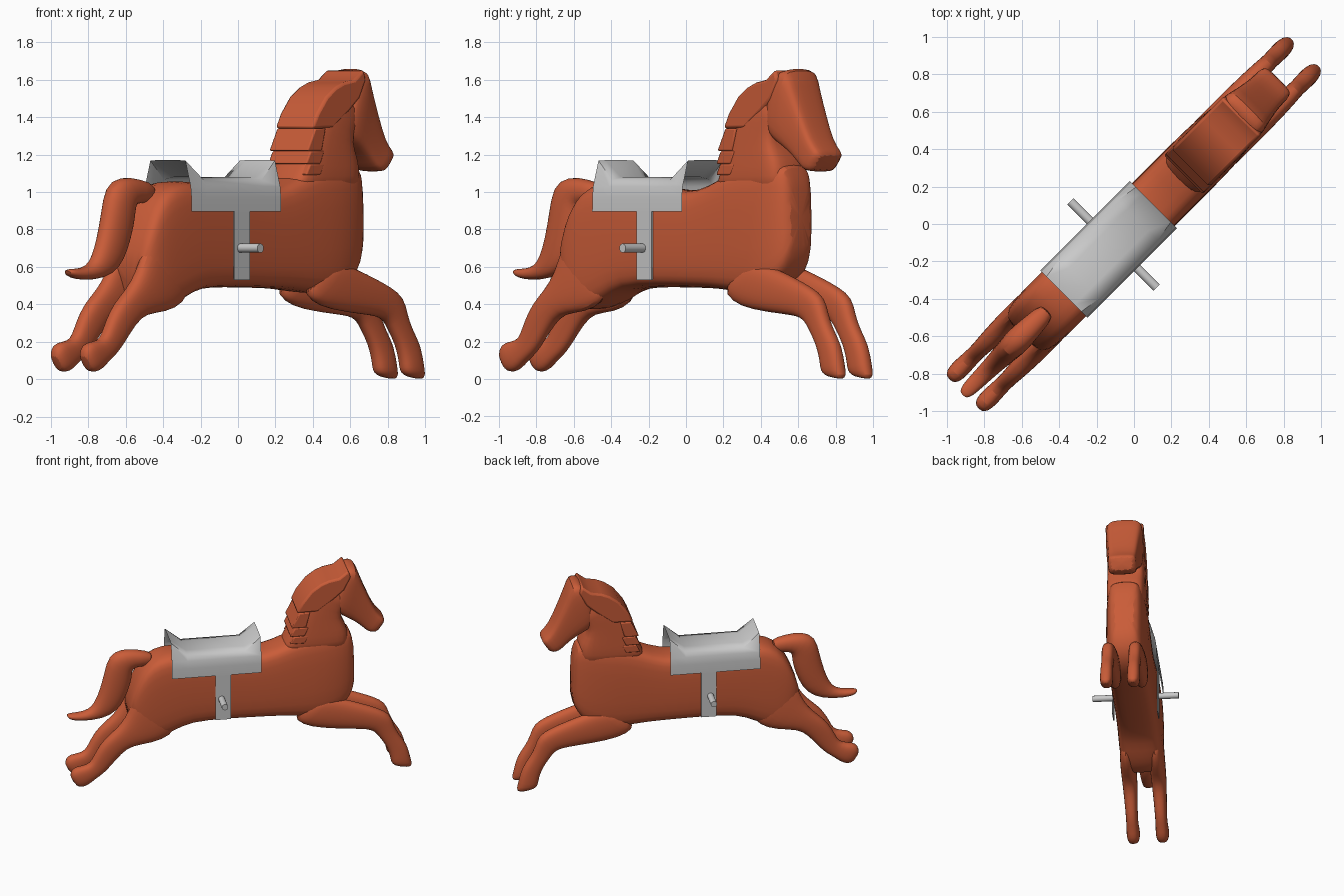
import bpy
import bmesh
from math import sin, cos, pi, radians

cube = bpy.data.objects.get("Cube")
if cube:
    bpy.data.objects.remove(cube)


def make_material(name, rgb):
    m = bpy.data.materials.new(name)
    m.diffuse_color = (*rgb, 1)
    m.use_nodes = True
    bsdf = m.node_tree.nodes["Principled BSDF"]
    bsdf.inputs["Base Color"].default_value = (*rgb, 1)
    bsdf.inputs["Roughness"].default_value = 0.7
    return m


COAT = make_material("chestnut paint", (0.59, 0.108, 0.04))
METAL = make_material("light grey", (0.59, 0.59, 0.59))


def finish(name, bm, mat, smooth_angle=40):
    """Turn a bmesh into an object; the animal is modelled along x, then turned 45 degrees."""
    bmesh.ops.recalc_face_normals(bm, faces=bm.faces)
    mesh = bpy.data.meshes.new(name)
    bm.to_mesh(mesh)
    bm.free()
    mesh.materials.append(mat)
    ob = bpy.data.objects.new(name, mesh)
    bpy.context.collection.objects.link(ob)
    ob.rotation_euler.z = radians(45)
    bpy.ops.object.select_all(action="DESELECT")
    bpy.context.view_layer.objects.active = ob
    ob.select_set(True)
    bpy.ops.object.shade_smooth_by_angle(angle=radians(smooth_angle))
    return ob


def loft(name, stations, offset=0, boxy=0.7, sides=16):
    """Skin rings, each given by two opposite profile points and a half width."""
    bm = bmesh.new()
    rings = []
    for (ax, az), (bx, bz), w in stations:
        ring = []
        for i in range(sides):
            t = 2 * pi * i / sides
            c, s = (abs(f(t)) ** boxy * (1 if f(t) > 0 else -1) for f in (cos, sin))
            ring.append(bm.verts.new(((ax + bx) / 2 + c * (ax - bx) / 2, offset + s * w,
                                      (az + bz) / 2 + c * (az - bz) / 2)))
        rings.append(ring)
    for r, q in zip(rings, rings[1:]):
        for i in range(sides):
            j = (i + 1) % sides
            bm.faces.new((r[i], r[j], q[j], q[i]))
    bm.faces.new(rings[0])
    bm.faces.new(rings[-1])
    ob = finish(name, bm, COAT)
    ob.modifiers.new("smooth", "SUBSURF").levels = 1
    return ob


def plate(name, outline, w, mat, offset=0, bevel=0):
    """Extrude a side outline across the width."""
    bm = bmesh.new()
    face = bm.faces.new([bm.verts.new((x, offset - w, z)) for x, z in outline])
    new = bmesh.ops.extrude_face_region(bm, geom=[face])["geom"]
    for v in new:
        if isinstance(v, bmesh.types.BMVert):
            v.co.y = offset + w
    ob = finish(name, bm, mat)
    if bevel:
        mod = ob.modifiers.new("soft edges", "BEVEL")
        mod.width, mod.segments = bevel, 2
    return ob


# Trunk from rump to chest
loft("body", [
    ((-.86, .6), (-.79, .42), .13), ((-.815, .78), (-.74, .37), .16),
    ((-.75, .93), (-.67, .37), .168), ((-.67, 1.02), (-.61, .38), .17),
    ((-.56, 1.065), (-.5, .42), .17), ((-.4, 1.06), (-.38, .485), .168),
    ((-.15, 1.03), (-.1, .49), .165), ((.1, 1.0), (.15, .485), .163),
    ((.27, 1.04), (.3, .48), .163), ((.45, 1.13), (.45, .46), .163),
    ((.65, 1.155), (.62, .45), .16), ((.78, 1.165), (.76, .5), .14),
    ((.835, 1.15), (.83, .58), .115), ((.865, 1.03), (.88, .7), .085)], boxy=.43)

# Neck, rising out of the chest
loft("neck", [
    ((.28, .98), (.82, .95), .145), ((.34, 1.08), (.83, 1.1), .15),
    ((.4, 1.18), (.81, 1.18), .148), ((.45, 1.31), (.76, 1.26), .145),
    ((.55, 1.49), (.78, 1.35), .143), ((.7, 1.59), (.85, 1.45), .137)], boxy=.43)

# Head with raised poll, long face and square muzzle
loft("head", [
    ((.76, 1.62), (.68, 1.36), .13), ((.82, 1.66), (.73, 1.3), .142),
    ((.88, 1.665), (.77, 1.26), .142), ((.905, 1.58), (.83, 1.23), .13),
    ((.97, 1.42), (.9, 1.18), .117), ((1.03, 1.28), (.95, 1.13), .108),
    ((1.085, 1.225), (.98, 1.11), .11), ((1.105, 1.2), (1.05, 1.105), .1)], boxy=.43)

# Mane, stepping down the back of the neck
plate("upper_mane", [(.42, 1.34), (.46, 1.42), (.53, 1.51), (.6, 1.56), (.66, 1.585),
                     (.74, 1.6), (.81, 1.655), (.83, 1.6), (.78, 1.5), (.7, 1.43), (.58, 1.34)],
      .143, COAT, bevel=.015)
for i, (x, z, h) in enumerate([(.38, 1.22, .12), (.37, 1.15, .07), (.37, 1.09, .06)]):
    plate(f"mane_layer_{i + 1}", [(x, z), (x + h * .5, z + h), (x + .14, z + h), (x + .11, z)],
          .146, COAT, bevel=.008)

# Tail, arched then flicked out at the tip
loft("tail", [
    ((-.63, 1.04), (-.66, .94), .05), ((-.75, 1.07), (-.75, .94), .06),
    ((-.88, 1.085), (-.8, .93), .07), ((-.98, 1.04), (-.8, .88), .072),
    ((-1.01, .9), (-.81, .81), .07), ((-1.045, .76), (-.85, .69), .065),
    ((-1.085, .66), (-.91, .59), .06), ((-1.13, .605), (-1.02, .535), .052),
    ((-1.21, .59), (-1.18, .528), .045), ((-1.275, .59), (-1.25, .54), .04),
    ((-1.3, .58), (-1.28, .555), .025)], boxy=.9)

for side, s in (("left", 1), ("right", -1)):
    # Legs stretched out in a gallop
    loft(f"{side}_front_leg", [
        ((.58, .62), (.39, .48), .045), ((.68, .62), (.46, .41), .056),
        ((.8, .585), (.6, .368), .058), ((.91, .545), (.85, .345), .057),
        ((1.04, .495), (.95, .335), .054), ((1.135, .44), (1.01, .315), .05),
        ((1.155, .36), (1.055, .25), .046), ((1.195, .27), (1.105, .18), .046),
        ((1.26, .19), (1.13, .1), .048), ((1.285, .07), (1.135, .06), .05),
        ((1.3, .02), (1.145, .035), .045), ((1.285, -.005), (1.175, .015), .025)], s * .102, .8)
    loft(f"{side}_hind_leg", [
        ((-.74, .85), (-.45, .5), .045), ((-.82, .7), (-.53, .4), .056),
        ((-.87, .57), (-.66, .355), .06), ((-.94, .48), (-.82, .35), .058),
        ((-1.03, .41), (-.9, .29), .054), ((-1.09, .32), (-.975, .2), .048),
        ((-1.12, .25), (-1.035, .135), .045), ((-1.155, .205), (-1.1, .095), .046),
        ((-1.25, .2), (-1.15, .05), .052), ((-1.28, .17), (-1.2, .035), .048),
        ((-1.29, .12), (-1.24, .045), .03)], s * .11, .8)

    # Stirrup strap and foot peg
    plate(f"{side}_strap", [(-.2, .53), (-.085, .53), (-.085, .92), (-.2, .92)],
          .004, METAL, s * .17)
    bm = bmesh.new()
    bmesh.ops.create_cone(bm, cap_ends=True, segments=16, radius1=.024, radius2=.024, depth=.18)
    for v in bm.verts:
        x, y, z = v.co
        v.co = (x - .155, s * (.235 + z), y + .7)
    finish(f"{side}_foot_peg", bm, METAL)

# Saddle cover: rounded open sheet with both ends turned up
bm = bmesh.new()
rows = []
for x, rise in ((-.53, .09), (-.41, 0), (.03, 0), (.147, .09)):
    half = [(.179, .895), (.178, .97), (.172, 1.03), (.15 - rise * .2, 1.065 + rise * 1.15),
            (.08, 1.08 + rise)]
    section = half + [(-y, z) for y, z in reversed(half)]
    rows.append([bm.verts.new((x, y, z)) for y, z in section])
for r, q in zip(rows, rows[1:]):
    for i in range(len(r) - 1):
        bm.faces.new((r[i], r[i + 1], q[i + 1], q[i]))
finish("saddle", bm, METAL, 50)
